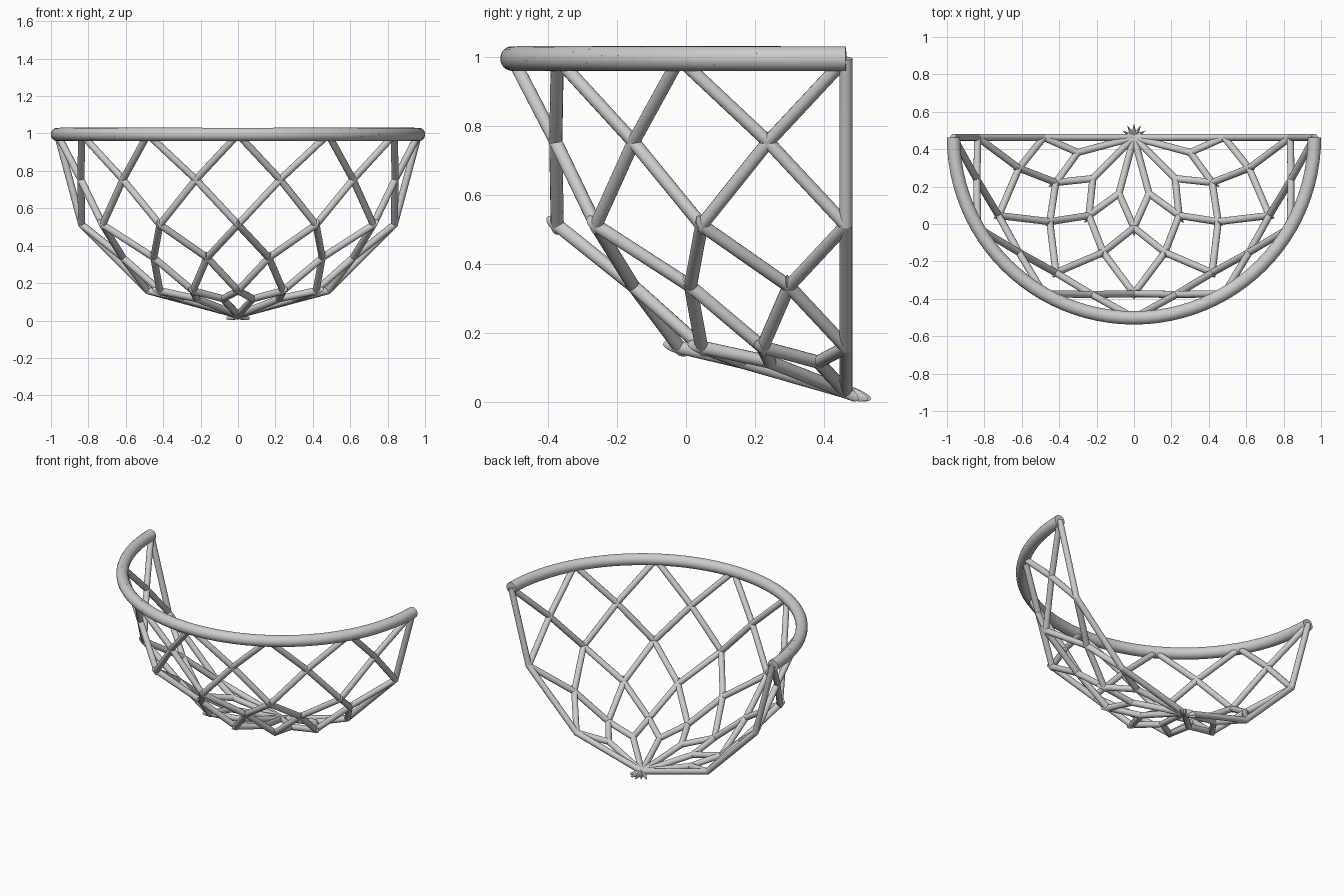
import bpy, bmesh
from math import sin, cos, pi, radians
from mathutils import Vector

if "Cube" in bpy.data.objects:
    bpy.data.objects.remove(bpy.data.objects["Cube"])

CY, RIM_Z, R = 0.463, 0.995, 0.965   # centre of the half dome and its radius
BAR, RIM = 0.019, 0.036              # tube radii


def tube(name, pts, radius, sides=14):
    """Sweep a round tube along a polyline with mitred corners."""
    bm = bmesh.new()
    last = len(pts) - 1
    dirs = [(pts[i + 1] - pts[i]).normalized() for i in range(last)]
    for i, d in enumerate(dirs):
        u = d.orthogonal().normalized()
        v = d.cross(u)
        rings = []
        for j in (i, i + 1):
            n = d if j in (0, last) else (dirs[j - 1] + dirs[j]).normalized()
            ring = []
            for k in range(sides):
                a = 2 * pi * k / sides
                o = (u * cos(a) + v * sin(a)) * radius
                ring.append(bm.verts.new(pts[j] + o - d * (o.dot(n) / d.dot(n))))
            rings.append(ring)
        for k in range(sides):
            m = (k + 1) % sides
            bm.faces.new((rings[0][k], rings[0][m], rings[1][m], rings[1][k]))
        if i == 0:
            bm.faces.new(rings[0][::-1])
        if i == last - 1:
            bm.faces.new(rings[1])
    me = bpy.data.meshes.new(name)
    bm.to_mesh(me)
    bm.free()
    ob = bpy.data.objects.new(name, me)
    bpy.context.collection.objects.link(ob)
    bpy.ops.object.select_all(action='DESELECT')
    ob.select_set(True)
    bpy.context.view_layer.objects.active = ob
    bpy.ops.object.shade_smooth_by_angle(angle=radians(40))
    return ob


def ring(k, deg):
    """Node on the dome at latitude 30*k below the rim."""
    lat, a = radians(30 * k), radians(deg)
    r = R * cos(lat)
    return Vector((r * sin(a), CY - r * cos(a), RIM_Z - R * sin(lat)))


pole = ring(3, 0)


def centre(k, deg):
    """Middle of the dome panel between two latitudes."""
    a, b = deg - 15, deg + 15
    if k == 2:
        return (ring(2, a) + ring(2, b) + pole) / 3
    return (ring(k, a) + ring(k, b) + ring(k + 1, a) + ring(k + 1, b)) / 4


# Half-round rim
tube("rim", [ring(0, -90 + 180 * i / 48) for i in range(49)], RIM, 20)

# Zigzag lattice rows, top to bottom
for rk, ck in ((0, 0), (1, 0), (1, 1), (2, 1), (2, 2)):
    pts = [ring(rk, -90 + 15 * i) if i % 2 == 0 else centre(ck, -90 + 15 * i)
           for i in range(13)]
    tube(f"lattice_row_{rk}_{ck}", pts, BAR)

# Bottom V bars, whose mitres form the star at the lowest point
for deg in (-60, -30, 0, 30, 60):
    tube(f"bottom_bar_{deg}", [centre(2, deg - 15), pole, centre(2, deg + 15)], BAR)

# Flat back edge from one rim end to the other
tube("back_edge", [ring(k, -90) for k in range(3)] + [pole]
     + [ring(k, 90) for k in (2, 1, 0)], BAR)
